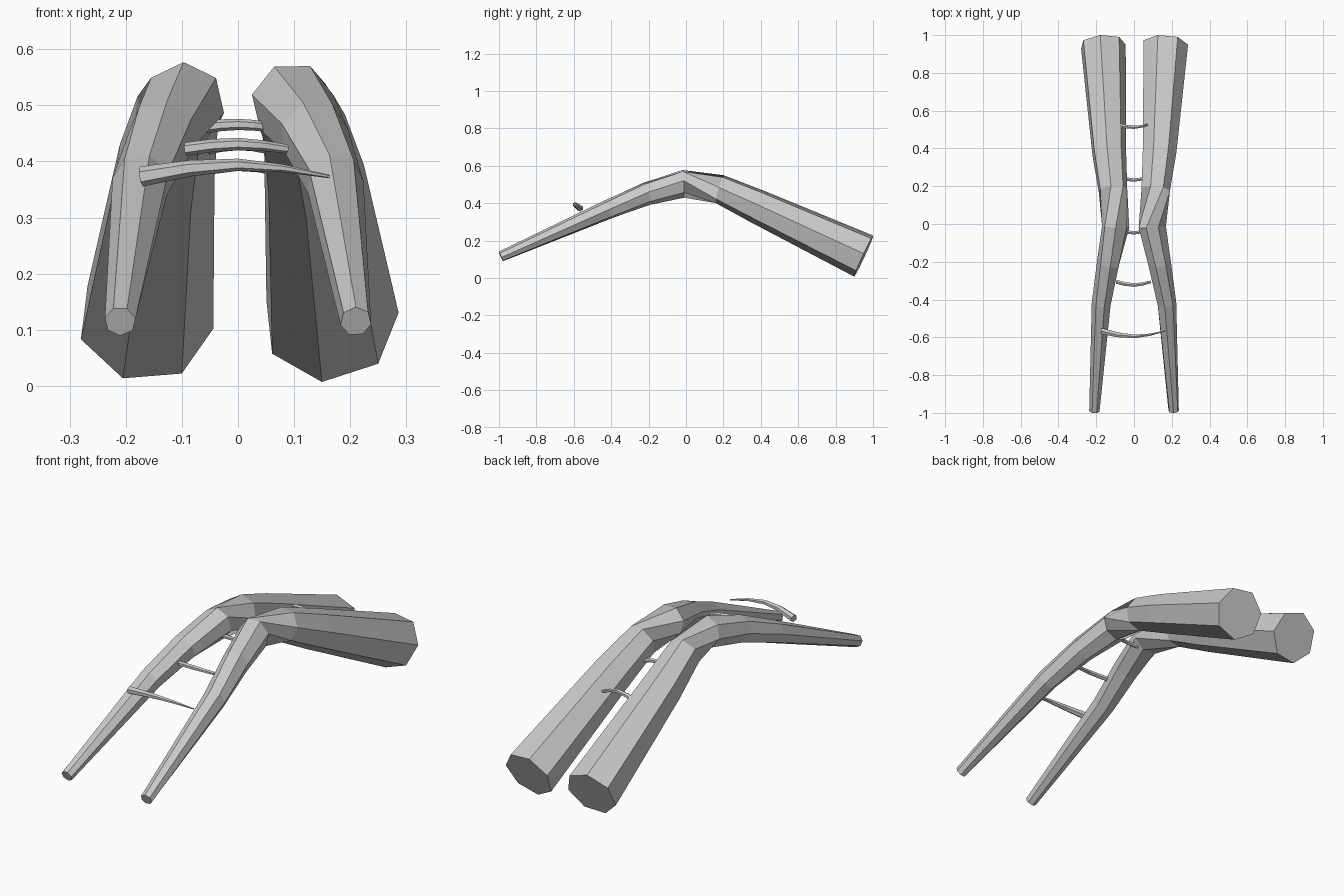
import bpy, bmesh
from math import cos, sin, radians, tau
from mathutils import Vector

if "Cube" in bpy.data.objects:
    bpy.data.objects.remove(bpy.data.objects["Cube"])


def tube(name, points, radii, sides, phases, side_axis):
    """Loft a capped flat-faced tube through points, with a radius and twist per ring."""
    pts = [Vector(p) for p in points]
    bm = bmesh.new()
    rings = []
    for i, p in enumerate(pts):
        a, b = pts[max(i - 1, 0)], pts[min(i + 1, len(pts) - 1)]
        if 0 < i < len(pts) - 1:
            t = ((p - a).normalized() + (b - p).normalized()).normalized()
        else:
            t = (b - a).normalized()
        side = Vector(side_axis)
        side = (side - t * side.dot(t)).normalized()
        up = side.cross(t)
        ring = []
        for k in range(sides):
            ang = radians(phases[i]) + tau * k / sides
            ring.append(bm.verts.new(p + radii[i] * (cos(ang) * side + sin(ang) * up)))
        rings.append(ring)
    for r0, r1 in zip(rings, rings[1:]):
        for k in range(sides):
            n = (k + 1) % sides
            bm.faces.new((r0[k], r0[n], r1[n], r1[k]))
    bm.faces.new(rings[0])
    bm.faces.new(rings[-1])
    bmesh.ops.recalc_face_normals(bm, faces=bm.faces)
    mesh = bpy.data.meshes.new(name)
    bm.to_mesh(mesh)
    bm.free()
    obj = bpy.data.objects.new(name, mesh)
    bpy.context.collection.objects.link(obj)
    return obj


# Two bent, tapering seven-sided rails, thin at the front and thick at the back
path = [(0.21, -0.99, 0.115), (0.172, -0.42, 0.365), (0.135, -0.21, 0.45),
        (0.097, -0.015, 0.503), (0.113, 0.18, 0.475), (0.133, 0.38, 0.383),
        (0.165, 0.95, 0.117)]
radii = [0.028, 0.052, 0.062, 0.074, 0.078, 0.092, 0.122]
twists = {"right_rail": [90, 100, 108, 116, 57, 57, 57],
          "left_rail": [64, 74, 82, 90, 45, 45, 45]}
for name, s in (("right_rail", 1), ("left_rail", -1)):
    tube(name, [(s * x, y, z) for x, y, z in path], radii, 7, twists[name], (1, 0, 0))

# Bowed rungs: left x, right x, end y, middle y, end z, middle z, three radii
rungs = [(-0.172, 0.163, -0.567, -0.595, 0.373, 0.394, (0.018, 0.011, 0.003)),
         (-0.093, 0.088, -0.306, -0.323, 0.422, 0.431, (0.012, 0.011, 0.008)),
         (-0.060, 0.055, -0.035, -0.047, 0.461, 0.466, (0.011, 0.010, 0.009)),
         (-0.060, 0.055, 0.243, 0.233, 0.422, 0.430, (0.011, 0.010, 0.009)),
         (-0.100, 0.078, 0.527, 0.512, 0.376, 0.393, (0.012, 0.010, 0.005))]
for i, (xl, xr, ye, ym, ze, zm, r) in enumerate(rungs):
    pts = [(xl, ye, ze),
           (xl / 2, ye + 0.7 * (ym - ye), ze + 0.7 * (zm - ze)),
           (0, ym, zm),
           (xr / 2, ye + 0.7 * (ym - ye), ze + 0.7 * (zm - ze)),
           (xr, ye, ze)]
    rr = [r[0], (r[0] + r[1]) / 2, r[1], (r[1] + r[2]) / 2, r[2]]
    tube(f"rung_{i + 1}", pts, rr, 6, [90] * 5, (0, 1, 0))
